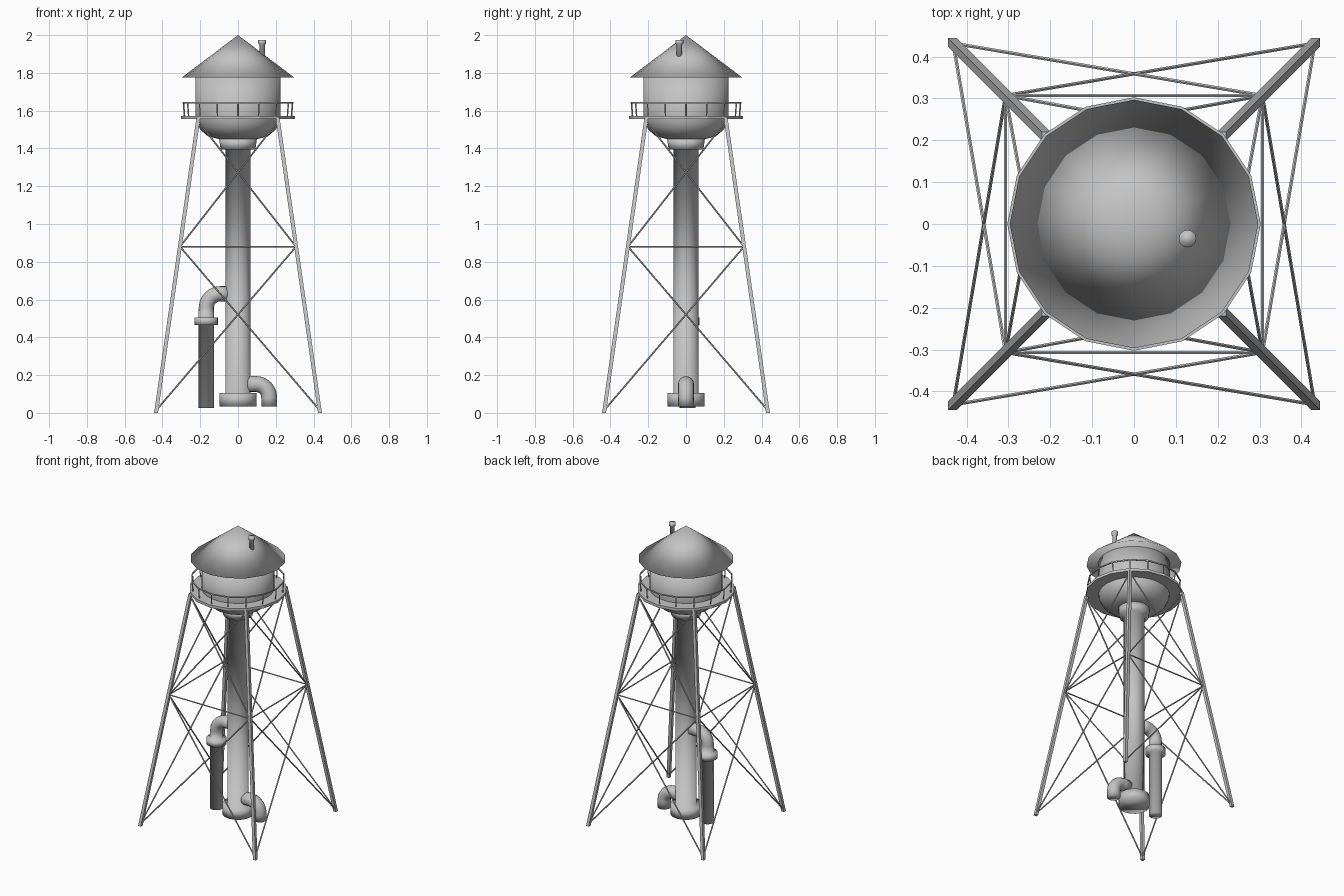
import bpy
import bmesh
from math import sin, cos, pi, radians
from mathutils import Vector, Matrix

cube = bpy.data.objects.get("Cube")
if cube:
    bpy.data.objects.remove(cube, do_unlink=True)

GREY = (0.55, 0.55, 0.55, 1.0)
metal = bpy.data.materials.new("grey_metal")
metal.use_nodes = True
metal.diffuse_color = GREY
metal.node_tree.nodes["Principled BSDF"].inputs["Base Color"].default_value = GREY


def finish(name, bm, smooth):
    bmesh.ops.remove_doubles(bm, verts=bm.verts, dist=1e-5)
    bmesh.ops.recalc_face_normals(bm, faces=bm.faces)
    for face in bm.faces:
        face.smooth = smooth
    mesh = bpy.data.meshes.new(name)
    bm.to_mesh(mesh)
    bm.free()
    mesh.materials.append(metal)
    obj = bpy.data.objects.new(name, mesh)
    bpy.context.collection.objects.link(obj)
    return obj


def sweep(name, stations, segs=16, phase=0.0, closed=False, smooth=True):
    """Skin rings given as (centre, radius, tilt about y)."""
    bm = bmesh.new()
    rings = []
    for centre, radius, tilt in stations:
        turn = Matrix.Rotation(tilt, 3, 'Y')
        ring = []
        for i in range(segs):
            a = phase + 2 * pi * i / segs
            p = turn @ Vector((radius * cos(a), radius * sin(a), 0))
            ring.append(bm.verts.new(Vector(centre) + p))
        rings.append(ring)
    pairs = list(zip(rings, rings[1:]))
    if closed:
        pairs.append((rings[-1], rings[0]))
    else:
        bm.faces.new(rings[0])
        bm.faces.new(rings[-1])
    for low, high in pairs:
        for i in range(segs):
            j = (i + 1) % segs
            bm.faces.new((low[i], low[j], high[j], high[i]))
    return finish(name, bm, smooth)


def lathe(name, profile, x=0.0, y=0.0, **options):
    return sweep(name, [((x, y, z), r, 0.0) for r, z in profile], **options)


def beams(name, ends, radius, sides=4):
    """One object made of straight bars between pairs of points."""
    bm = bmesh.new()
    for a, b in ends:
        a, b = Vector(a), Vector(b)
        place = Matrix.Translation((a + b) / 2) @ (b - a).to_track_quat('Z', 'Y').to_matrix().to_4x4()
        bmesh.ops.create_cone(bm, cap_ends=True, segments=sides, radius1=radius,
                              radius2=radius, depth=(b - a).length, matrix=place)
    return finish(name, bm, False)


def bend(x, y, z, radius, pipe, start, end, steps=6):
    """Elbow stations around a bend centre; angle 0 is +x, tilt follows the path."""
    out = []
    for i in range(steps + 1):
        a = radians(start + (end - start) * i / steps)
        out.append(((x + radius * cos(a), y, z + radius * sin(a)), pipe, -a))
    return out


# Roof and vent
lathe("roof", [(0.297, 1.776), (0.0, 2.0)])
lathe("roof_vent", [(0.015, 1.87), (0.015, 1.95), (0.021, 1.955), (0.021, 1.975)],
      x=0.128, y=-0.035, segs=12)

# Tank with rounded bottom
lathe("tank", [(0.105, 1.45), (0.16, 1.465), (0.2, 1.5), (0.218, 1.535),
               (0.225, 1.57), (0.225, 1.775)], segs=32)

# Central column with base and top collar
lathe("column", [(0.098, 0.035), (0.098, 0.105), (0.065, 0.105),
                 (0.065, 1.395), (0.092, 1.395), (0.1, 1.45)])

# Walkway and railing
lathe("walkway", [(0.215, 1.555), (0.303, 1.555), (0.303, 1.573), (0.215, 1.573)],
      closed=True, smooth=False)
lathe("handrail", [(0.286, 1.639), (0.293, 1.639), (0.293, 1.647), (0.286, 1.647)],
      closed=True, smooth=False)
posts = []
for i in range(16):
    a = 2 * pi * i / 16
    posts.append(((0.283 * cos(a), 0.283 * sin(a), 1.57),
                  (0.289 * cos(a), 0.289 * sin(a), 1.643)))
beams("railing_posts", posts, 0.004)

# Tall side pipe with collar and elbow into the column
X, Y = -0.168, 0.008
side = [((X, Y, z), r, 0.0) for r, z in
        [(0.042, 0.027), (0.042, 0.465), (0.063, 0.465), (0.063, 0.505), (0.042, 0.505)]]
side += [(c, r, pi + t) for c, r, t in bend(X + 0.075, Y, 0.556, 0.075, 0.04, 180, 90)]
side.append(((-0.05, Y, 0.631), 0.04, pi / 2))
sweep("side_pipe", side)

# Low drain elbow
drain = [((0.05, 0, 0.153), 0.042, -pi / 2)]
drain += bend(0.095, 0, 0.083, 0.07, 0.042, 90, 0)
drain.append(((0.165, 0, 0.035), 0.041, 0.0))
sweep("drain_pipe", drain)

# Splayed legs
TOP, MID, FOOT = (0.21, 1.56), (0.307, 0.88), (0.434, 0.0)
CORNERS = [(1, 1), (-1, 1), (-1, -1), (1, -1)]


def at(corner, level):
    return (corner[0] * level[0], corner[1] * level[0], level[1])


for n, corner in enumerate(CORNERS):
    sweep("leg_%d" % (n + 1), [(at(corner, FOOT), 0.0145, 0.0), (at(corner, TOP), 0.0145, 0.0)],
          segs=4, phase=pi / 4, smooth=False)

# Girts and crossed braces on each side
low = (0.432, 0.015)
high = (0.212, 1.545)
girts, braces = [], []
for n, a in enumerate(CORNERS):
    b = CORNERS[(n + 1) % 4]
    girts.append((at(a, MID), at(b, MID)))
    for lower, upper in ((low, MID), (MID, high)):
        braces.append((at(a, lower), at(b, upper)))
        braces.append((at(b, lower), at(a, upper)))
beams("girts", girts, 0.0045, 6)
beams("cross_braces", braces, 0.0045, 6)
